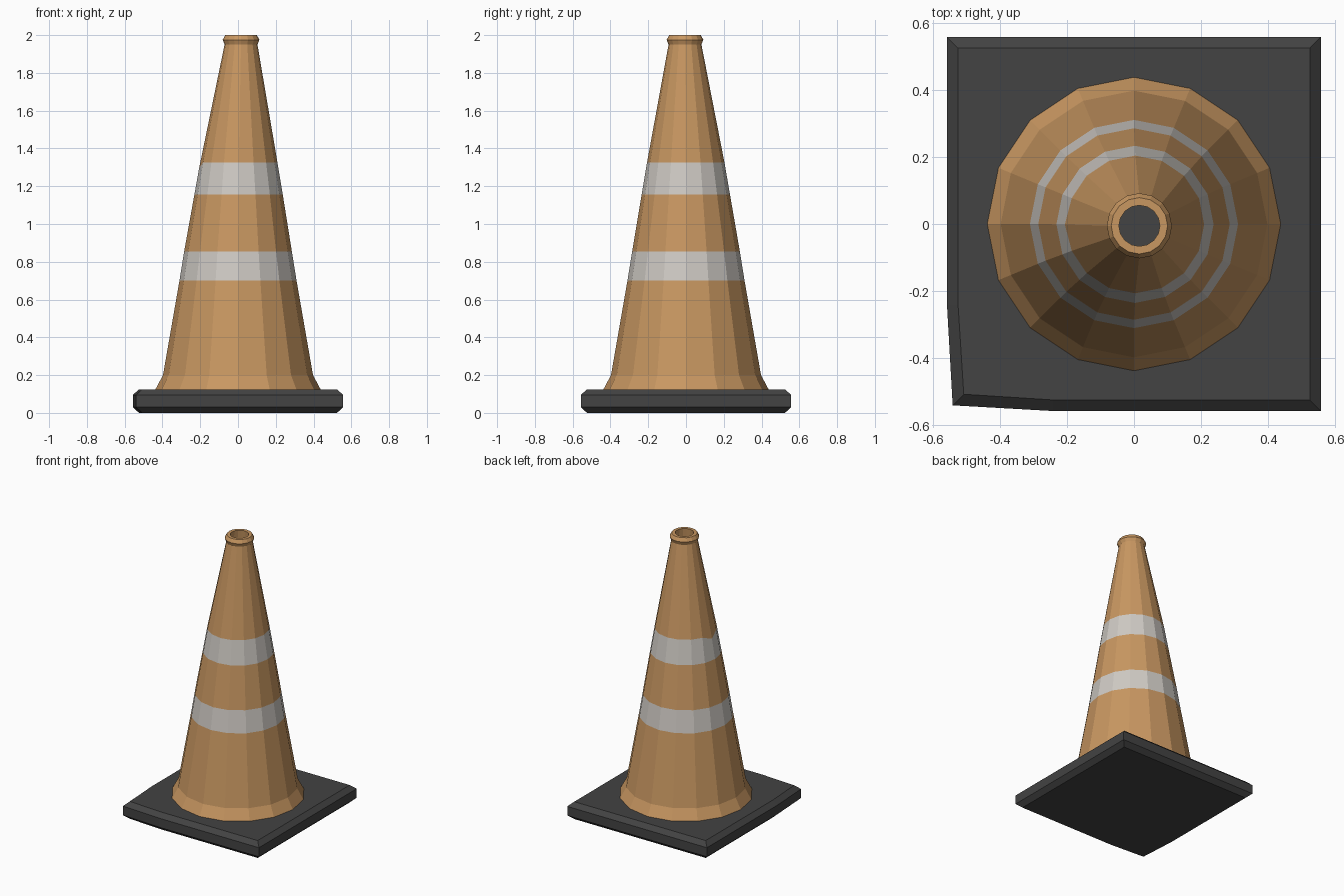
import bpy, bmesh, math

cube = bpy.data.objects.get("Cube")
if cube:
    bpy.data.objects.remove(cube)


def material(name, rgb):
    m = bpy.data.materials.new(name)
    m.use_nodes = True
    m.diffuse_color = (*rgb, 1)
    m.node_tree.nodes["Principled BSDF"].inputs["Base Color"].default_value = (*rgb, 1)
    return m


ORANGE = material("faded_orange", (0.58, 0.31, 0.12))
WHITE = material("stripe_white", (0.62, 0.59, 0.55))
DARK = material("dark_rubber", (0.056, 0.056, 0.056))


def make_object(name, bm, mats):
    mesh = bpy.data.meshes.new(name)
    bm.to_mesh(mesh)
    bm.free()
    for m in mats:
        mesh.materials.append(m)
    ob = bpy.data.objects.new(name, mesh)
    bpy.context.collection.objects.link(ob)
    return ob


def loft(bm, rings, stripes=()):
    """Join consecutive rings of points with quads."""
    rows = [[bm.verts.new(p) for p in ring] for ring in rings]
    n = len(rows[0])
    for r, (a, b) in enumerate(zip(rows, rows[1:])):
        for i in range(n):
            j = (i + 1) % n
            f = bm.faces.new((a[i], a[j], b[j], b[i]))
            f.material_index = int(r in stripes)
    return rows


# Square rubber base with chamfered rims and one worn, bent corner
def base_ring(inset, z):
    h = 0.557 - inset
    worn = 0.54 - inset
    return [(h, -h, z), (h, h, z), (-h, h, z), (-h, -0.24, z),
            (-worn, -worn, z), (-0.24, -h, z)]


bm = bmesh.new()
rows = loft(bm, [base_ring(0.033, 0), base_ring(0, 0.03),
                 base_ring(0, 0.095), base_ring(0.033, 0.125)])
bm.faces.new(rows[-1])
bm.faces.new(rows[0][::-1])
make_object("base", bm, [DARK])


# Hollow cone: outer skin, rolled rim and inner wall, leaning slightly at the top
SIDES = 16


def cone_ring(radius, z, lean=0):
    ring = []
    for i in range(SIDES):
        a = math.tau * i / SIDES
        ring.append((lean + radius * math.cos(a), -lean / 3 + radius * math.sin(a), z))
    return ring


profile = [
    (0.437, 0.125, 0), (0.397, 0.2, 0),
    (0.31, 0.7, 0), (0.285, 0.855, 0),            # lower stripe
    (0.234, 1.155, 0.003), (0.205, 1.325, 0.004),  # upper stripe
    (0.087, 1.95, 0.016), (0.097, 1.975, 0.016),   # rim
    (0.084, 2.0, 0.016), (0.061, 2.0, 0.016),
    (0.07, 1.9, 0.015), (0.40, 0.125, 0),          # inner wall
]
rings = [cone_ring(*p) for p in profile]

# Small scuff where the upper stripe dips on one side
x, y, z = rings[5][SIDES // 2]
rings[5][SIDES // 2] = (x - 0.005, y, z - 0.03)

bm = bmesh.new()
loft(bm, rings, stripes=(2, 4))
make_object("cone", bm, [ORANGE, WHITE])
